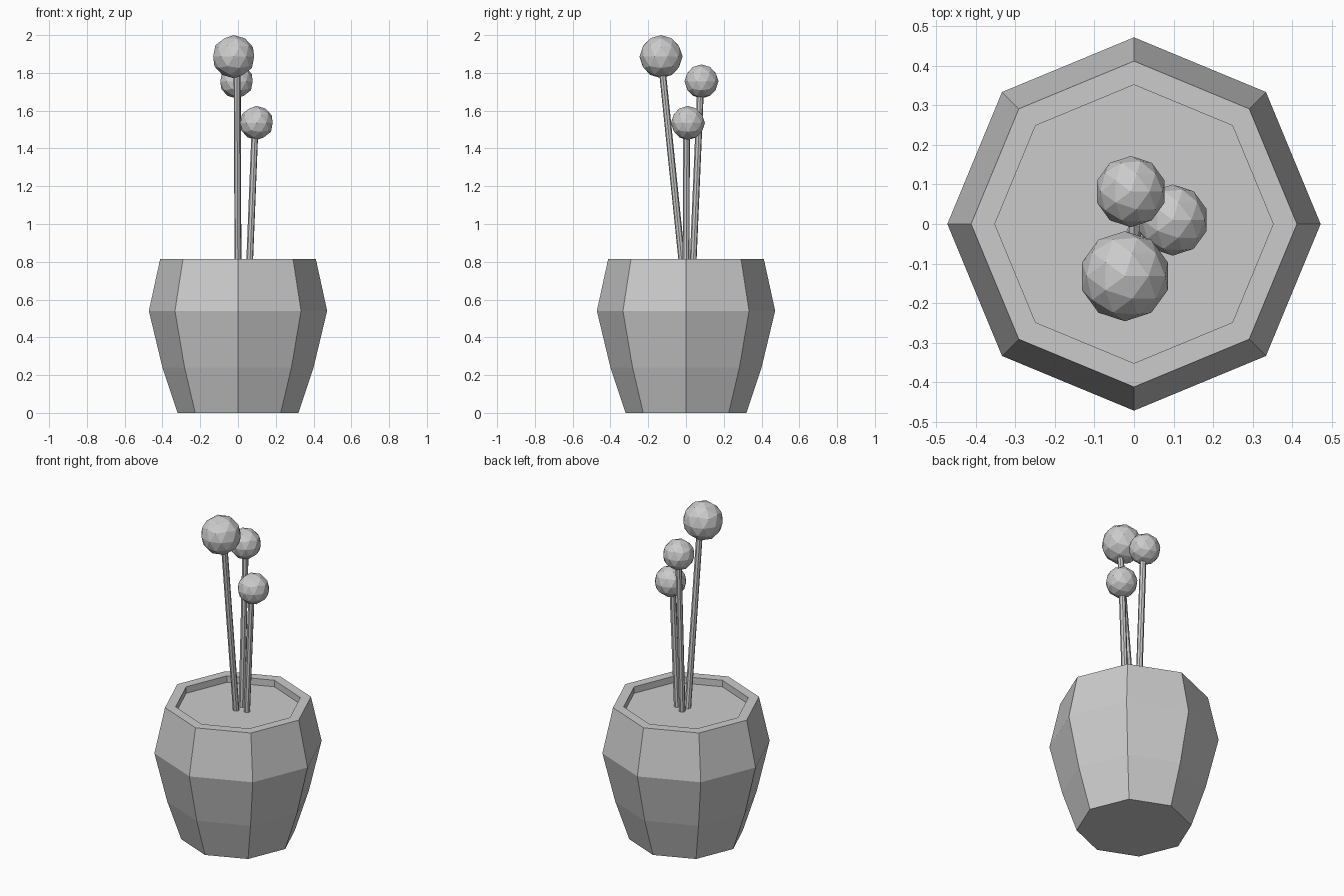
import bpy, bmesh, math
from mathutils import Vector

if "Cube" in bpy.data.objects:
    bpy.data.objects.remove(bpy.data.objects["Cube"])

SIDES = 8
STEM_R = 0.018


def finish(bm, name):
    bmesh.ops.recalc_face_normals(bm, faces=bm.faces)
    mesh = bpy.data.meshes.new(name)
    bm.to_mesh(mesh)
    bm.free()
    obj = bpy.data.objects.new(name, mesh)
    bpy.context.collection.objects.link(obj)
    return obj


def lathe(name, profile):
    """Closed faceted solid from (radius, z) rings, capped at both ends."""
    bm = bmesh.new()
    rings = [[bm.verts.new((r * math.cos(math.tau * i / SIDES),
                            r * math.sin(math.tau * i / SIDES), z))
              for i in range(SIDES)] for r, z in profile]
    for low, high in zip(rings, rings[1:]):
        for i in range(SIDES):
            j = (i + 1) % SIDES
            bm.faces.new((low[i], low[j], high[j], high[i]))
    bm.faces.new(rings[0][::-1])
    bm.faces.new(rings[-1])
    return finish(bm, name)


def stem(name, base, top):
    base, top = Vector(base), Vector(top)
    axis = top - base
    bm = bmesh.new()
    bmesh.ops.create_cone(bm, cap_ends=True, segments=8, radius1=STEM_R,
                          radius2=STEM_R, depth=axis.length)
    obj = finish(bm, name)
    obj.location = (base + top) / 2
    obj.rotation_euler = axis.to_track_quat('Z', 'Y').to_euler()


def bloom(name, centre, radius):
    bm = bmesh.new()
    bmesh.ops.create_icosphere(bm, subdivisions=2, radius=radius)
    finish(bm, name).location = centre


# Pot with flat rim; the recessed last ring is the soil surface
lathe("pot", [(0.32, 0), (0.40, 0.24), (0.472, 0.54), (0.412, 0.815),
              (0.352, 0.815), (0.352, 0.775)])

# Stems and ball-shaped blooms: base, bloom centre, bloom radius
plants = {
    "tall": ((0, -0.017, 0.76), (-0.023, -0.132, 1.886), 0.114),
    "middle": ((0, 0.036, 0.76), (-0.008, 0.082, 1.755), 0.09),
    "short": ((0.06, 0, 0.76), (0.098, 0.01, 1.535), 0.09),
}
stem_tops = {"tall": (-0.005, -0.127, 1.83), "middle": (-0.003, 0.077, 1.72),
             "short": (0.09, 0.003, 1.51)}
for key, (base, centre, radius) in plants.items():
    stem(key + "_stem", base, stem_tops[key])
    bloom(key + "_bloom", centre, radius)
